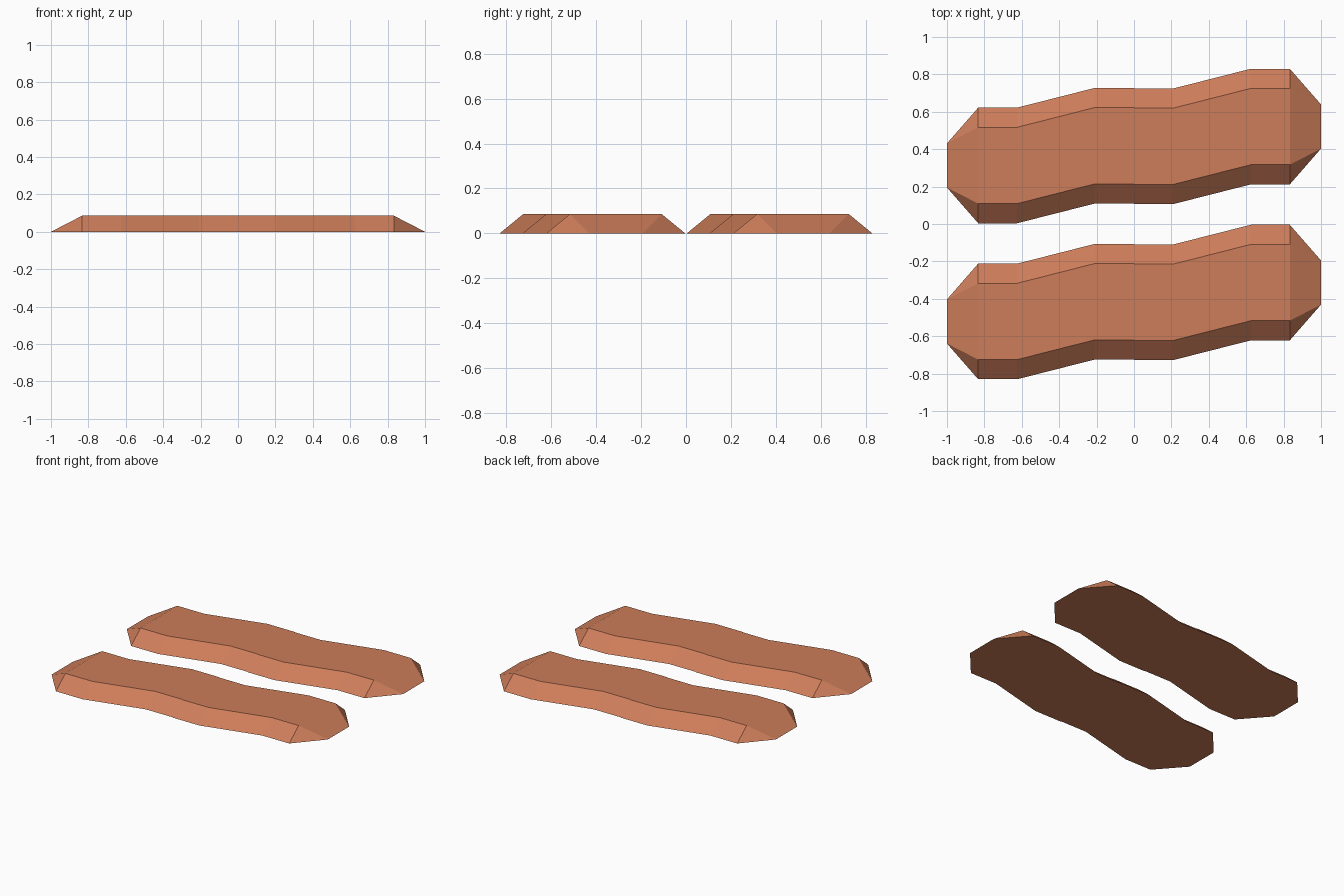
import bpy
import bmesh

cube = bpy.data.objects.get("Cube")
if cube and cube.name == "Cube":
    bpy.data.objects.remove(cube, do_unlink=True)

# Terracotta clay, the only colour
clay = bpy.data.materials.new("terracotta")
clay.use_nodes = True
colour = (0.61, 0.205, 0.102, 1.0)
clay.diffuse_color = colour
clay.node_tree.nodes["Principled BSDF"].inputs["Base Color"].default_value = colour

HEIGHT = 0.086
HALF_BASE = 0.309    # half width on the ground
HALF_TOP = 0.204     # half width of the flat top
HALF_TIP = 0.118     # half width of the pointed ends

# Winding centre line: x, y; the halves meet with a slight step at x = 0
PATH = [(-0.833, 0.315), (-0.625, 0.315), (-0.208, 0.421), (0.0, 0.421),
        (0.0, 0.417), (0.208, 0.417), (0.625, 0.523), (0.833, 0.523)]


def winding_slab(name, shift):
    bm = bmesh.new()

    # Trapezoid cross-sections swept along the path
    rings = []
    for x, y in PATH:
        section = [(-HALF_BASE, 0), (HALF_BASE, 0), (HALF_TOP, HEIGHT), (-HALF_TOP, HEIGHT)]
        rings.append([bm.verts.new((x, y + shift + dy, z)) for dy, z in section])
    for a, b in zip(rings, rings[1:]):
        for i in range(4):
            j = (i + 1) % 4
            bm.faces.new((a[i], a[j], b[j], b[i]))

    # Sloping ends that run down to a short edge on the ground
    for ring, x, y in ((rings[0], -1, PATH[0][1]), (rings[-1], 1, PATH[-1][1])):
        front, back = [bm.verts.new((x, y + shift + dy, 0)) for dy in (-HALF_TIP, HALF_TIP)]
        bm.faces.new((ring[0], ring[1], back, front))
        bm.faces.new((ring[3], ring[2], back, front))
        bm.faces.new((ring[0], ring[3], front))
        bm.faces.new((ring[1], ring[2], back))

    bmesh.ops.recalc_face_normals(bm, faces=bm.faces)
    mesh = bpy.data.meshes.new(name)
    bm.to_mesh(mesh)
    bm.free()
    mesh.materials.append(clay)
    obj = bpy.data.objects.new(name, mesh)
    bpy.context.collection.objects.link(obj)


winding_slab("back_slab", -0.002)
winding_slab("front_slab", -0.836)
